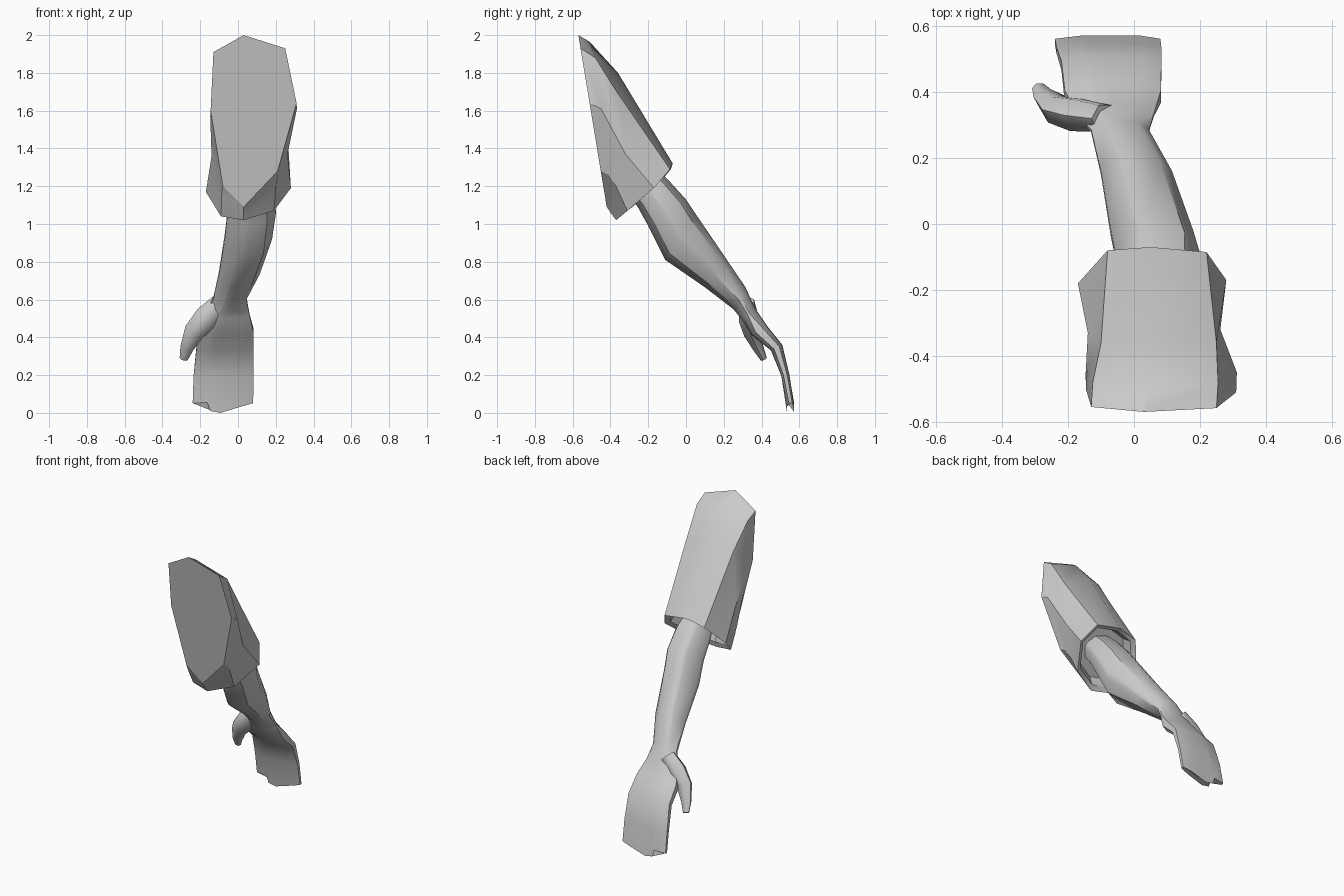
import bpy, bmesh, math
from mathutils import Vector

if "Cube" in bpy.data.objects:
    bpy.data.objects.remove(bpy.data.objects["Cube"])

grey = bpy.data.materials.new("light_grey")
grey.diffuse_color = (0.6, 0.6, 0.6, 1)
grey.use_nodes = True
grey.node_tree.nodes["Principled BSDF"].inputs["Base Color"].default_value = grey.diffuse_color


def loft(name, rings, angle=30):
    """Skin a closed tube over rings of equal point count."""
    bm = bmesh.new()
    loops = [[bm.verts.new(p) for p in r] for r in rings]
    n = len(loops[0])
    for a, b in zip(loops, loops[1:]):
        for i in range(n):
            j = (i + 1) % n
            bm.faces.new((a[i], a[j], b[j], b[i]))
    bm.faces.new(loops[0][::-1])
    bm.faces.new(loops[-1])
    bmesh.ops.recalc_face_normals(bm, faces=bm.faces)
    me = bpy.data.meshes.new(name)
    bm.to_mesh(me)
    bm.free()
    me.materials.append(grey)
    ob = bpy.data.objects.new(name, me)
    bpy.context.collection.objects.link(ob)
    bpy.ops.object.select_all(action='DESELECT')
    ob.select_set(True)
    bpy.context.view_layer.objects.active = ob
    bpy.ops.object.shade_smooth_by_angle(angle=math.radians(angle))
    return ob


# Sleeve: slanted flat shoulder cut, two body rings, cuff, folded-in hem
cap = [(x, -0.57 + (2 - z) * 0.165, z) for x, z in (
    (.03, 2.0), (.25, 1.93), (.31, 1.64), (.21, 1.28),
    (.03, 1.09), (-.08, 1.20), (-.145, 1.60), (-.13, 1.91))]
shoulder = [(.04, -.51, 1.965), (.255, -.48, 1.88), (.312, -.45, 1.61), (.212, -.41, 1.26),
            (.03, -.412, 1.08), (-.085, -.425, 1.18), (-.147, -.46, 1.57), (-.125, -.48, 1.87)]
middle = [(.05, -.36, 1.80), (.25, -.36, 1.69), (.262, -.32, 1.37), (.20, -.37, 1.20),
          (.03, -.40, 1.06), (-.087, -.40, 1.13), (-.14, -.33, 1.36), (-.10, -.36, 1.70)]
cuff = [(.05, -.07, 1.32), (.22, -.085, 1.29), (.28, -.17, 1.19), (.19, -.31, 1.07),
        (.03, -.37, 1.02), (-.09, -.35, 1.04), (-.17, -.18, 1.17), (-.08, -.08, 1.29)]
centre = sum((Vector(p) for p in cuff), Vector()) / 8


def hem(scale, depth):
    return [centre + (Vector(p) - centre) * scale + Vector((0, -.62, .78)) * depth for p in cuff]


loft("sleeve", [cap, shoulder, middle, cuff, hem(.86, .02), hem(.75, .08)])

# Forearm and mitten hand: one section shape, with uneven columns for the finger notch
COLS = (0, .24, .29, .46, .82, 1)
ROUND = (.12, .85, .92, 1, .72, .12)
FLAT = (.45, .95, 1, 1, .95, .45)
TIP = (.05, .055, .01, 0, .035, .05)


def section(x0, x1, top, bottom, shape, lift=(0,) * 6):
    t, b = Vector((0, *top)), Vector((0, *bottom))
    mid, half = (t + b) / 2, (t - b) / 2

    def pt(i, s):
        return mid + half * shape[i] * s + Vector((x0 + (x1 - x0) * COLS[i], 0, lift[i]))
    return [pt(i, 1) for i in range(6)] + [pt(i, -1) for i in reversed(range(6))]


loft("forearm_and_hand", [
    section(-.02, .17, (-.20, 1.33), (-.33, 1.18), ROUND),
    section(-.05, .195, (-.10, 1.24), (-.255, 1.09), ROUND),
    section(-.055, .20, (.00, 1.13), (-.20, .99), ROUND),
    section(-.07, .18, (.05, 1.055), (-.11, .81), ROUND),
    section(-.10, .115, (.21, .82), (.10, .665), ROUND),
    section(-.13, .045, (.315, .665), (.25, .55), ROUND),
    section(-.175, .06, (.365, .555), (.295, .495), ROUND),
    section(-.21, .082, (.43, .46), (.345, .415), FLAT),
    section(-.22, .083, (.51, .36), (.45, .33), FLAT),
    section(-.235, .083, (.548, .20), (.505, .195), FLAT),
    section(-.24, .08, (.572, .005), (.535, 0), FLAT, TIP),
], 35)

# Thumb: tapering six-sided tube along a bent path
path = [(-.09, .32, .58, .055), (-.165, .33, .505, .066), (-.232, .347, .43, .055),
        (-.272, .385, .34, .035), (-.288, .412, .285, .022)]
rings = []
for i, p in enumerate(path):
    a, b = path[max(i - 1, 0)], path[min(i + 1, len(path) - 1)]
    d = (Vector(b[:3]) - Vector(a[:3])).normalized()
    u = d.cross(Vector((0, 1, 0))).normalized()
    v = d.cross(u)
    rings.append([Vector(p[:3]) + p[3] * (u * math.cos(k * math.pi / 3) + .85 * v * math.sin(k * math.pi / 3))
                  for k in range(6)])
loft("thumb", rings, 65)
